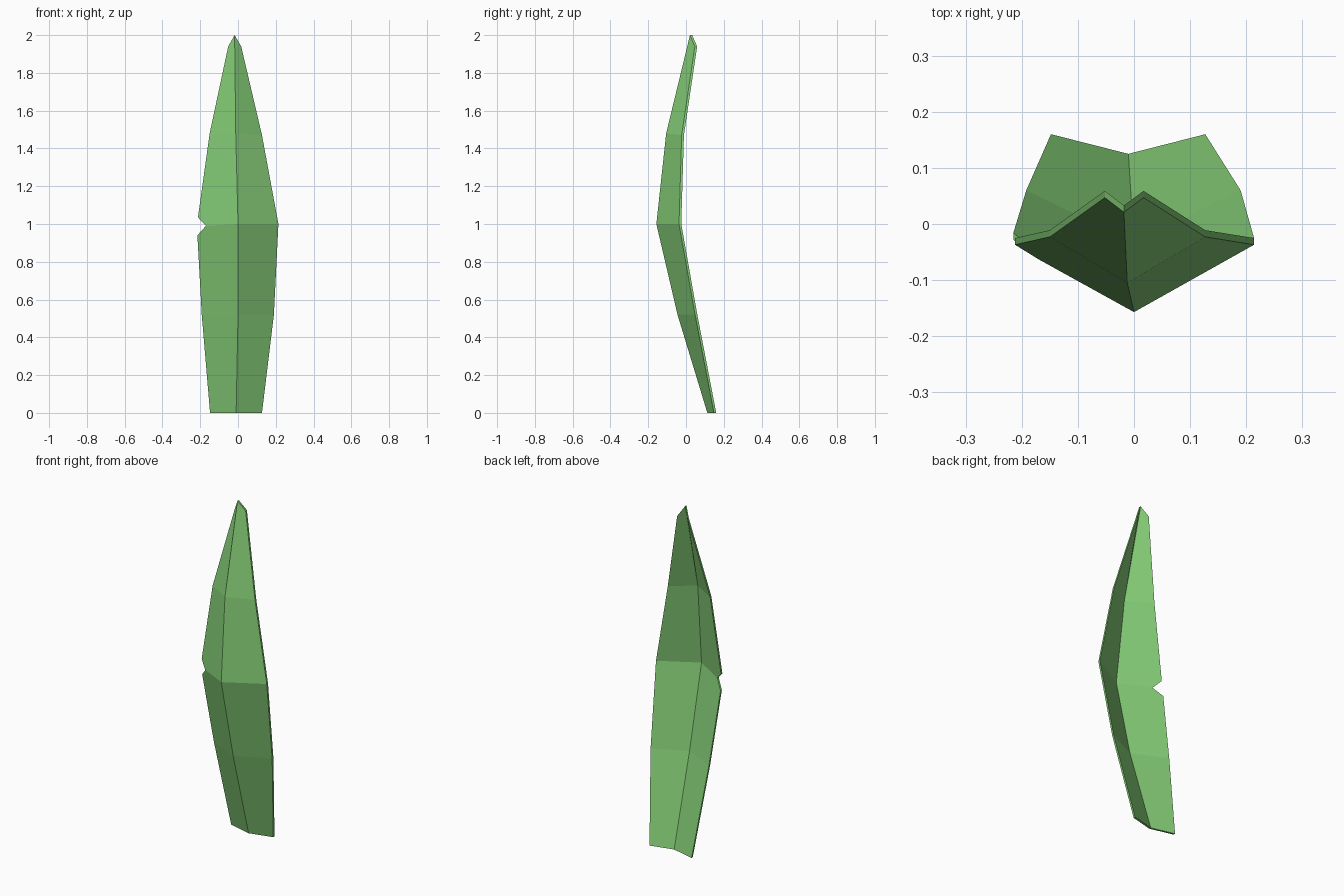
import bpy
import bmesh

if "Cube" in bpy.data.objects:
    bpy.data.objects.remove(bpy.data.objects["Cube"])

THICKNESS = 0.012

# Front-surface outlines from base to tip: (x, y, z)
spine = [(-0.01, 0.113, 0), (0, -0.045, 0.52), (0, -0.157, 1.0),
         (-0.012, -0.105, 1.48), (-0.018, 0.021, 2.0)]
right_edge = [(0.127, 0.148, 0), (0.19, 0.048, 0.52), (0.214, -0.037, 1.0),
              (0.127, -0.023, 1.47), (0.017, 0.047, 1.94)]
# The left edge has a small V-shaped notch at mid height
left_edge = [(-0.148, 0.148, 0), (-0.192, 0.048, 0.52), (-0.17, -0.063, 0.99),
             (-0.15, -0.023, 1.48), (-0.052, 0.047, 1.94)]
notch_low = (-0.215, -0.028, 0.94)
notch_high = (-0.212, -0.037, 1.035)

bm = bmesh.new()
mid, right, left = ([bm.verts.new(p) for p in row]
                    for row in (spine, right_edge, left_edge))
extra = {1: [bm.verts.new(notch_low)], 2: [bm.verts.new(notch_high)]}

# Two folded halves of the blade
for i in range(4):
    bm.faces.new([mid[i], right[i], right[i + 1], mid[i + 1]])
    bm.faces.new([mid[i], mid[i + 1], left[i + 1]] + extra.get(i, []) + [left[i]])

# Thin solid blade: extrude the sheet straight back
front = list(bm.faces)
back = bmesh.ops.extrude_face_region(bm, geom=front, use_keep_orig=True)
verts = [g for g in back["geom"] if isinstance(g, bmesh.types.BMVert)]
bmesh.ops.translate(bm, verts=verts, vec=(0, THICKNESS, 0))
bmesh.ops.recalc_face_normals(bm, faces=bm.faces)

mesh = bpy.data.meshes.new("leaf_blade")
bm.to_mesh(mesh)
bm.free()
leaf = bpy.data.objects.new("leaf_blade", mesh)
bpy.context.collection.objects.link(leaf)

# Leaf green
green = bpy.data.materials.new("leaf_green")
green.diffuse_color = (0.23, 0.6, 0.18, 1)
green.use_nodes = True
green.node_tree.nodes["Principled BSDF"].inputs["Base Color"].default_value = green.diffuse_color
mesh.materials.append(green)
